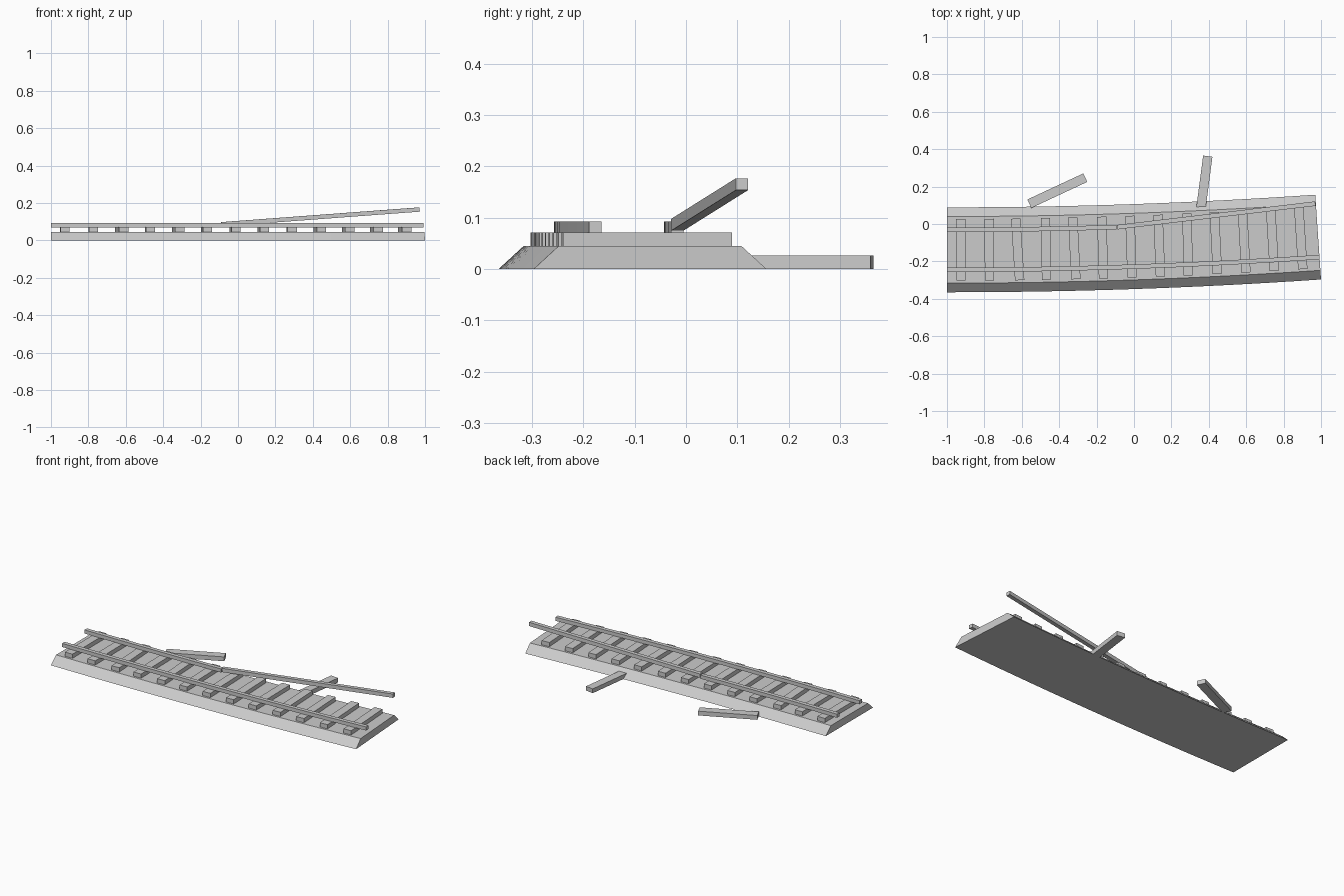
import bpy, bmesh, math
from mathutils import Matrix, Vector

if "Cube" in bpy.data.objects:
    bpy.data.objects.remove(bpy.data.objects["Cube"])

grey = bpy.data.materials.new("plain grey")
grey.use_nodes = True
grey.diffuse_color = (0.6, 0.6, 0.6, 1)
grey.node_tree.nodes["Principled BSDF"].inputs["Base Color"].default_value = (0.6, 0.6, 0.6, 1)

RADIUS, LENGTH, START_Y = 29.0, 1.986, -0.138
BED_TOP, TIE_TOP, RAIL_TOP = 0.045, 0.07, 0.092
GAUGE, RAIL_W = 0.107, 0.024
TIE_SIZE = (0.05, 0.33, 0.026)


def track_matrix(s):
    """Frame on the gently curving centre line at distance s from the start."""
    a = s / RADIUS
    pos = Vector((-1 + RADIUS * math.sin(a), START_Y + RADIUS * (1 - math.cos(a)), 0))
    return Matrix.Translation(pos) @ Matrix.Rotation(a, 4, "Z")


def finish(name, bm):
    bmesh.ops.recalc_face_normals(bm, faces=bm.faces)
    mesh = bpy.data.meshes.new(name)
    bm.to_mesh(mesh)
    bm.free()
    mesh.materials.append(grey)
    obj = bpy.data.objects.new(name, mesh)
    bpy.context.collection.objects.link(obj)
    return obj


def sweep(name, profile, length, steps):
    """Loft a (y, z) profile along the track curve."""
    bm = bmesh.new()
    rings = []
    for i in range(steps + 1):
        m = track_matrix(length * i / steps)
        rings.append([bm.verts.new(m @ Vector((0, y, z))) for y, z in profile])
    n = len(profile)
    for a, b in zip(rings, rings[1:]):
        for j in range(n):
            k = (j + 1) % n
            bm.faces.new((a[j], a[k], b[k], b[j]))
    bm.faces.new(rings[0])
    bm.faces.new(rings[-1])
    return finish(name, bm)


def box(name, size, matrix):
    bm = bmesh.new()
    bmesh.ops.create_cube(bm, size=1, matrix=matrix @ Matrix.Diagonal((*size, 1)))
    return finish(name, bm)


def rail_profile(y):
    h = RAIL_W / 2
    return [(y - h, TIE_TOP), (y + h, TIE_TOP), (y + h, RAIL_TOP), (y - h, RAIL_TOP)]


# Gravel bed
sweep("gravel_bed", [(-0.227, 0), (0.227, 0), (0.178, BED_TOP), (-0.178, BED_TOP)], LENGTH, 16)

# Whole rail and the broken stub opposite
sweep("front_rail", rail_profile(-GAUGE), LENGTH, 16)
sweep("broken_rail_stub", rail_profile(GAUGE), 0.91, 8)

# Snapped rail lifting off the ties
a, b = Vector((-0.09, -0.017, 0.086)), Vector((0.97, 0.109, 0.165))
d = b - a
lift = (Matrix.Translation((a + b) / 2)
        @ Matrix.Rotation(math.atan2(d.y, d.x), 4, "Z")
        @ Matrix.Rotation(-math.asin(d.z / d.length), 4, "Y"))
box("lifted_rail", (d.length, RAIL_W, 0.023), lift)

# Ties, with a few sitting slightly askew
askew = {2: 3, 4: 1.5, 8: -1.5}
for i in range(13):
    m = track_matrix(0.075 + 0.1515 * i)
    m = m @ Matrix.Translation((0, 0, (BED_TOP + TIE_TOP) / 2))
    box(f"tie_{i + 1}", TIE_SIZE, m @ Matrix.Rotation(math.radians(askew.get(i, 0)), 4, "Z"))

# Loose ties lying on the ground behind the bed
for name, x, y, turn in (("loose_tie_right", -0.41, 0.178, -65), ("loose_tie_left", 0.373, 0.199, -7.5)):
    m = Matrix.Translation((x, y, TIE_SIZE[2] / 2)) @ Matrix.Rotation(math.radians(turn), 4, "Z")
    box(name, TIE_SIZE, m)
